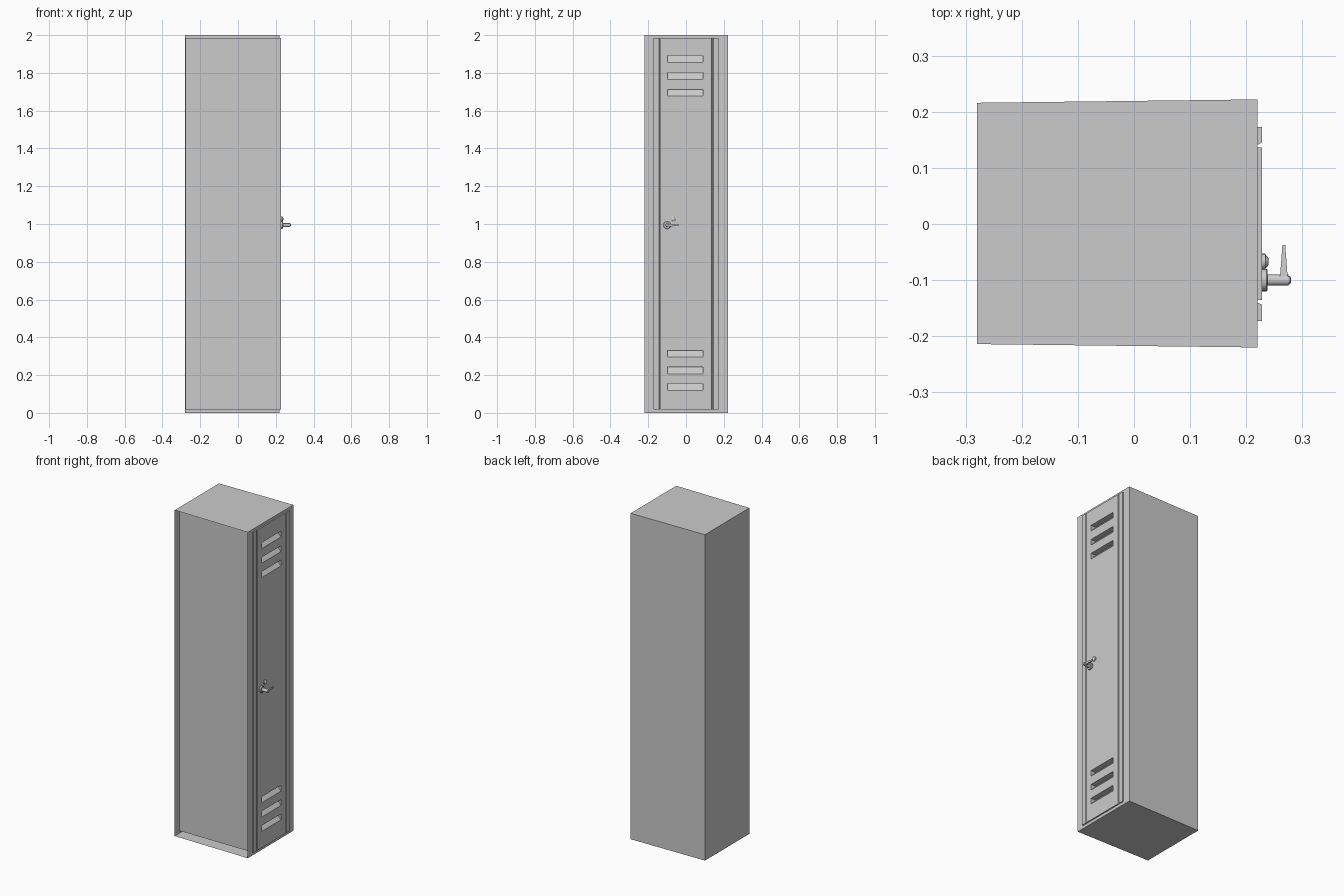
import bpy, bmesh, math
from mathutils import Vector

if "Cube" in bpy.data.objects:
    bpy.data.objects.remove(bpy.data.objects["Cube"])


def make_object(name, bm):
    bmesh.ops.recalc_face_normals(bm, faces=bm.faces)
    mesh = bpy.data.meshes.new(name)
    bm.to_mesh(mesh)
    bm.free()
    ob = bpy.data.objects.new(name, mesh)
    bpy.context.collection.objects.link(ob)
    return ob


def add_prism(bm, points, offset):
    face = bm.faces.new([bm.verts.new(p) for p in points])
    ext = bmesh.ops.extrude_face_region(bm, geom=[face], use_keep_orig=True)
    verts = [g for g in ext["geom"] if isinstance(g, bmesh.types.BMVert)]
    bmesh.ops.translate(bm, verts=verts, vec=Vector(offset))


def turned_part(name, y, z, profile, sides=20):
    # Stack of (x, radius) rings around an axis along x
    bm = bmesh.new()
    rings = []
    for x, r in profile:
        rings.append([bm.verts.new((x, y + r * math.cos(2 * math.pi * i / sides),
                                    z + r * math.sin(2 * math.pi * i / sides)))
                      for i in range(sides)])
    for a, b in zip(rings, rings[1:]):
        for i in range(sides):
            j = (i + 1) % sides
            bm.faces.new((a[i], a[j], b[j], b[i]))
    bm.faces.new(rings[0])
    bm.faces.new(rings[-1])
    ob = make_object(name, bm)
    bpy.ops.object.select_all(action='DESELECT')
    ob.select_set(True)
    bpy.context.view_layer.objects.active = ob
    bpy.ops.object.shade_smooth_by_angle(angle=math.radians(35))
    return ob


BACK, FRONT, DOOR = -0.28, 0.22, 0.228
LOW, HIGH, HALF = 0.018, 1.985, 0.173

# Outer casing: slightly tapered sheet, open on the -y side, with a front rim
bm = bmesh.new()
back = [bm.verts.new((BACK, y, z)) for y, z in
        ((-0.214, 0), (0.216, 0), (0.216, 2), (-0.214, 2))]
front = [bm.verts.new((FRONT, y, z)) for y, z in
         ((-0.22, 0), (0.222, 0), (0.222, 2), (-0.22, 2))]
inner = [bm.verts.new((FRONT, y, z)) for y, z in
         ((-HALF, LOW), (HALF, LOW), (HALF, HIGH), (-HALF, HIGH))]
bm.faces.new(back)
for i in range(4):
    j = (i + 1) % 4
    if i != 3:
        bm.faces.new((back[i], back[j], front[j], front[i]))
    bm.faces.new((front[i], front[j], inner[j], inner[i]))
make_object("outer_casing", bm)

# Inner cabinet with door and side strips separated by grooves
plan = [(BACK + 0.003, -HALF), (DOOR, -HALF), (DOOR, -0.144), (FRONT, -0.140),
        (FRONT, -0.136), (DOOR, -0.135), (DOOR, 0.136), (FRONT, 0.137),
        (FRONT, 0.141), (DOOR, 0.145), (DOOR, HALF), (BACK + 0.003, HALF)]
bm = bmesh.new()
add_prism(bm, [(x, y, LOW) for x, y in plan], (0, 0, HIGH - LOW))
cabinet = make_object("cabinet_and_door", bm)

# Sloped ventilation louvres, three at the top and three at the bottom
bm = bmesh.new()
for z in (1.873, 1.783, 1.695, 0.313, 0.225, 0.137):
    lo, hi = z - 0.018, z + 0.018
    wedge = [(0.25, lo), (DOOR, lo), (0.195, hi), (0.25, hi)]
    add_prism(bm, [(x, -0.097, p) for x, p in wedge], (0, 0.188, 0))
cutter = make_object("vent_cutter", bm)
cutter.hide_render = True
mod = cabinet.modifiers.new("vents", 'BOOLEAN')
mod.operation = 'DIFFERENCE'
mod.solver = 'EXACT'
mod.object = cutter
bpy.context.view_layer.objects.active = cabinet
cabinet.select_set(True)
bpy.ops.object.modifier_apply(modifier=mod.name)
bpy.data.objects.remove(cutter)

# Handle rosette, spindle and lock
HY, HZ = -0.10, 0.994
turned_part("handle_rosette", HY, HZ, [(0.227, 0.02), (0.236, 0.02), (0.238, 0.018)])
turned_part("handle_spindle", HY, HZ,
            [(0.23, 0.01), (0.275, 0.01), (0.275, 0.008), (0.278, 0.007), (0.28, 0.004)])
turned_part("lock", -0.067, 1.026,
            [(0.227, 0.014), (0.234, 0.014), (0.235, 0.011), (0.238, 0.009), (0.24, 0.005)])

# Tapered lever
bm = bmesh.new()
ends = [[bm.verts.new((0.267 + sx * w, y, HZ + sz * h)) for sx, sz in
         ((-1, -1), (1, -1), (1, 1), (-1, 1))]
        for y, w, h in ((-0.097, 0.007, 0.008), (-0.037, 0.0025, 0.003))]
for ring in ends:
    bm.faces.new(ring)
for i in range(4):
    j = (i + 1) % 4
    bm.faces.new((ends[0][i], ends[0][j], ends[1][j], ends[1][i]))
make_object("handle_lever", bm)
